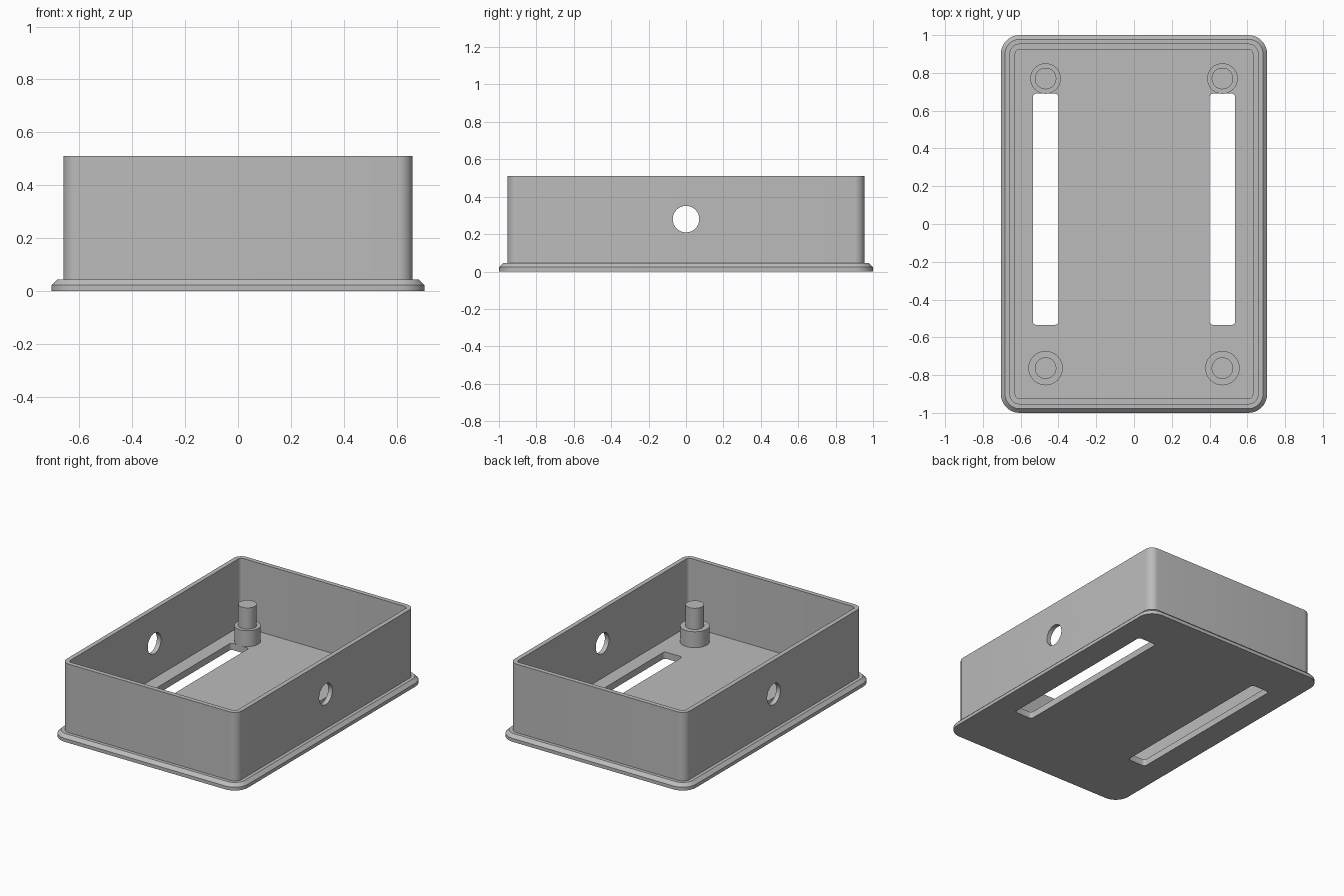
import bpy
import bmesh
from math import sin, cos, pi, radians
from mathutils import Matrix

if "Cube" in bpy.data.objects:
    bpy.data.objects.remove(bpy.data.objects["Cube"], do_unlink=True)

GREY = (0.5, 0.5, 0.5, 1)
plastic = bpy.data.materials.new("grey plastic")
plastic.use_nodes = True
plastic.diffuse_color = GREY
plastic.node_tree.nodes["Principled BSDF"].inputs["Base Color"].default_value = GREY

FLOOR = 0.045


def rounded_rect(hx, hy, r, z, seg=8):
    """Counter-clockwise outline; a circle when hx == hy == r."""
    pts = []
    for k, (sx, sy) in enumerate([(1, 1), (-1, 1), (-1, -1), (1, -1)]):
        for i in range(seg + 1):
            a = (k + i / seg) * pi / 2
            pts.append((sx * (hx - r) + r * cos(a), sy * (hy - r) + r * sin(a), z))
    return pts


def stack(name, outlines, location=(0, 0, 0), turn=None):
    """Skin a stack of outlines and cap both ends."""
    bm = bmesh.new()
    rings = [[bm.verts.new(p) for p in outline] for outline in outlines]
    for a, b in zip(rings, rings[1:]):
        for i in range(len(a)):
            j = (i + 1) % len(a)
            bm.faces.new((a[i], a[j], b[j], b[i]))
    bm.faces.new(rings[0][::-1])
    bm.faces.new(rings[-1])
    bmesh.ops.remove_doubles(bm, verts=bm.verts[:], dist=1e-5)
    if turn:
        bm.transform(turn)
    bmesh.ops.recalc_face_normals(bm, faces=bm.faces[:])
    mesh = bpy.data.meshes.new(name)
    bm.to_mesh(mesh)
    bm.free()
    mesh.materials.append(plastic)
    obj = bpy.data.objects.new(name, mesh)
    obj.location = location
    bpy.context.collection.objects.link(obj)
    return obj


def activate(obj):
    bpy.ops.object.select_all(action='DESELECT')
    obj.select_set(True)
    bpy.context.view_layer.objects.active = obj


def cut(target, cutter):
    cutter.hide_render = True
    mod = target.modifiers.new("cut", 'BOOLEAN')
    mod.operation = 'DIFFERENCE'
    mod.solver = 'EXACT'
    mod.object = cutter
    activate(target)
    bpy.ops.object.modifier_apply(modifier=mod.name)
    bpy.data.objects.remove(cutter, do_unlink=True)


def smooth(obj):
    activate(obj)
    bpy.ops.object.shade_smooth_by_angle(angle=radians(30))


# Tray: flanged base with chamfer, outer wall, rim, inner wall and floor
profile = [(0, 0), (0, 0.023), (0.022, FLOOR), (0.045, FLOOR),
           (0.045, 0.51), (0.076, 0.51), (0.076, FLOOR)]
tray = stack("tray", [rounded_rect(0.705 - d, 1 - d, 0.1 - d, z) for d, z in profile])

# Long floor slots
for side in (-1, 1):
    cut(tray, stack("slot_cutter", [rounded_rect(0.068, 0.612, 0.018, z, 4)
                                    for z in (-0.1, 0.1)], (side * 0.468, 0.078, 0)))

# Round hole through both side walls
cut(tray, stack("hole_cutter", [rounded_rect(0.071, 0.071, 0.071, z) for z in (-1, 1)],
                (0, 0, 0.28), Matrix.Rotation(pi / 2, 4, 'Y')))
smooth(tray)

# Stepped mounting posts: wide collar below a slim pin
for side, label in ((-1, "right"), (1, "left")):
    for end, y, collar in (("back", 0.77, 0.081), ("front", -0.763, 0.091)):
        steps = [(collar, FLOOR - 0.01), (collar, 0.153), (0.057, 0.153), (0.057, 0.297)]
        post = stack(f"{end}_{label}_post",
                     [rounded_rect(r, r, r, z) for r, z in steps], (side * 0.468, y, 0))
        smooth(post)
